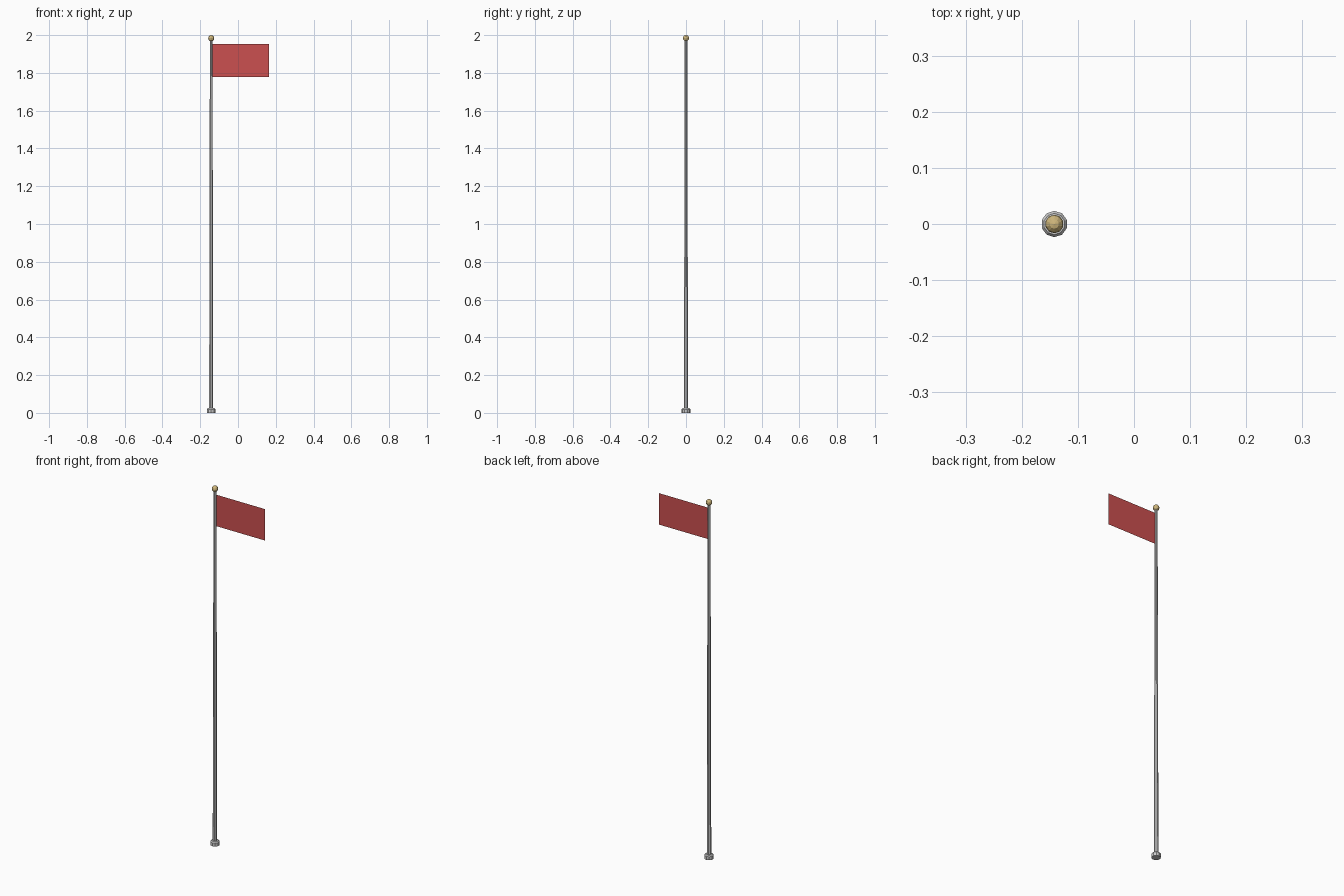
import bpy, bmesh, math

if "Cube" in bpy.data.objects:
    bpy.data.objects.remove(bpy.data.objects["Cube"])

PX = -0.142  # pole axis


def material(name, rgb):
    m = bpy.data.materials.new(name)
    m.diffuse_color = (*rgb, 1)
    m.use_nodes = True
    m.node_tree.nodes["Principled BSDF"].inputs["Base Color"].default_value = m.diffuse_color
    return m


def finish(name, bm, mat=None):
    me = bpy.data.meshes.new(name)
    bm.to_mesh(me)
    bm.free()
    ob = bpy.data.objects.new(name, me)
    bpy.context.collection.objects.link(ob)
    if mat:
        me.materials.append(mat)
    return ob


def lathe(name, profile, sides, mat=None):
    """Capped flat-faced turning from (radius, z) points."""
    bm = bmesh.new()
    rings = [[bm.verts.new((PX + r * math.cos(2 * math.pi * (i + .5) / sides),
                            r * math.sin(2 * math.pi * (i + .5) / sides), z))
              for i in range(sides)] for r, z in profile]
    for a, b in zip(rings, rings[1:]):
        for i in range(sides):
            j = (i + 1) % sides
            bm.faces.new((a[i], a[j], b[j], b[i]))
    bm.faces.new(rings[0][::-1])
    bm.faces.new(rings[-1])
    return finish(name, bm, mat)


red = material("flag_red", (0.6, 0.08, 0.08))
gold = material("finial_gold", (0.62, 0.47, 0.2))

# Base collar with a chamfered top edge
lathe("base_collar", [(0.0235, 0), (0.0235, 0.019), (0.019, 0.025)], 10)

# Slim tapered pole
lathe("pole", [(0.0118, 0.02), (0.0075, 1.972)], 8)

# Ball finial
bm = bmesh.new()
bmesh.ops.create_uvsphere(bm, u_segments=10, v_segments=6, radius=0.0165)
bmesh.ops.translate(bm, verts=bm.verts, vec=(PX, 0, 1.9835))
finish("ball_finial", bm, gold)

# Flat flag sheet
bm = bmesh.new()
bm.faces.new([bm.verts.new((x, 0, z)) for x, z in
              ((-0.134, 1.777), (0.165, 1.777), (0.165, 1.952), (-0.134, 1.952))])
finish("flag", bm, red)
